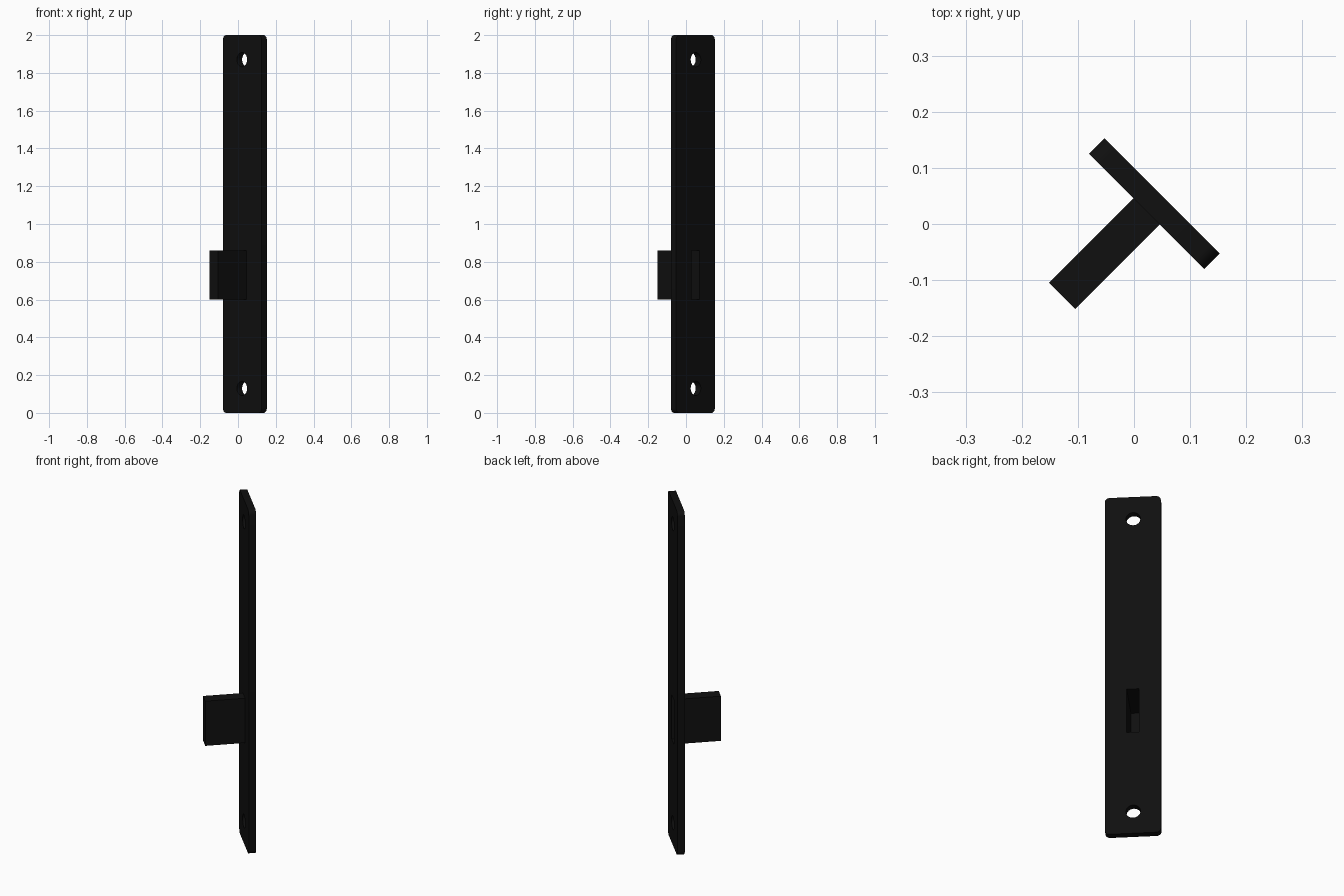
import bpy, bmesh, math
from mathutils import Matrix

if "Cube" in bpy.data.objects:
    bpy.data.objects.remove(bpy.data.objects["Cube"])

# Local frame: x = across the plate, y = outward normal; turned -45 degrees about z
TURN = Matrix.Rotation(math.radians(-45), 4, 'Z')
FACE, BACK, END = 0.071, 0.032, -0.181      # plate face, plate back, pocket end
HALF_W, HALF_P, WALL = 0.145, 0.033, 0.0015
P_LOW, P_HIGH = 0.6, 0.86

black = bpy.data.materials.new("black_metal")
black.diffuse_color = (0.005, 0.005, 0.005, 1)
black.use_nodes = True
black.node_tree.nodes["Principled BSDF"].inputs["Base Color"].default_value = black.diffuse_color


def make_object(name, bm):
    mesh = bpy.data.meshes.new(name)
    bmesh.ops.recalc_face_normals(bm, faces=bm.faces)
    bm.to_mesh(mesh)
    bm.free()
    obj = bpy.data.objects.new(name, mesh)
    bpy.context.collection.objects.link(obj)
    obj.matrix_world = TURN
    mesh.materials.append(black)
    return obj


def box(x0, x1, y0, y1, z0, z1):
    bm = bmesh.new()
    m = Matrix.Translation(((x0 + x1) / 2, (y0 + y1) / 2, (z0 + z1) / 2))
    bmesh.ops.create_cube(bm, size=1, matrix=m @ Matrix.Diagonal((x1 - x0, y1 - y0, z1 - z0, 1)))
    return bm


def cut(target, cutter):
    mod = target.modifiers.new("cut", 'BOOLEAN')
    mod.operation, mod.solver, mod.object = 'DIFFERENCE', 'EXACT', cutter
    bpy.context.view_layer.objects.active = target
    bpy.ops.object.modifier_apply(modifier=mod.name)
    bpy.data.objects.remove(cutter)


# Plate with rounded corners
bm = box(-HALF_W, HALF_W, BACK, FACE, 0, 2)
corners = [e for e in bm.edges if abs(e.verts[0].co.y - e.verts[1].co.y) > 0.01]
bmesh.ops.bevel(bm, geom=corners, offset=0.025, segments=6, profile=0.5, affect='EDGES')
plate = make_object("strike_plate", bm)

# Screw holes
for z in (0.13, 1.87):
    bm = bmesh.new()
    m = Matrix.Translation((-0.002, 0.05, z)) @ Matrix.Rotation(math.pi / 2, 4, 'X')
    bmesh.ops.create_cone(bm, cap_ends=True, segments=32, radius1=0.038, radius2=0.038,
                          depth=0.2, matrix=m)
    cut(plate, make_object("hole_cutter", bm))

# Bolt slot through the plate
slot = HALF_P - WALL
cut(plate, make_object("slot_cutter", box(-slot, slot, 0, 0.1, P_LOW + WALL, P_HIGH - WALL)))

# Thin-walled pocket behind the slot, open towards the plate
pocket = make_object("bolt_pocket", box(-HALF_P, HALF_P, END, BACK, P_LOW, P_HIGH))
cut(pocket, make_object("pocket_cutter",
                        box(-slot, slot, END + WALL, 0.1, P_LOW + WALL, P_HIGH - WALL)))

# Smooth hole walls and corners, keep edges sharp
for obj in (plate, pocket):
    bpy.ops.object.select_all(action='DESELECT')
    obj.select_set(True)
    bpy.context.view_layer.objects.active = obj
    bpy.ops.object.shade_smooth_by_angle(angle=math.radians(30))
